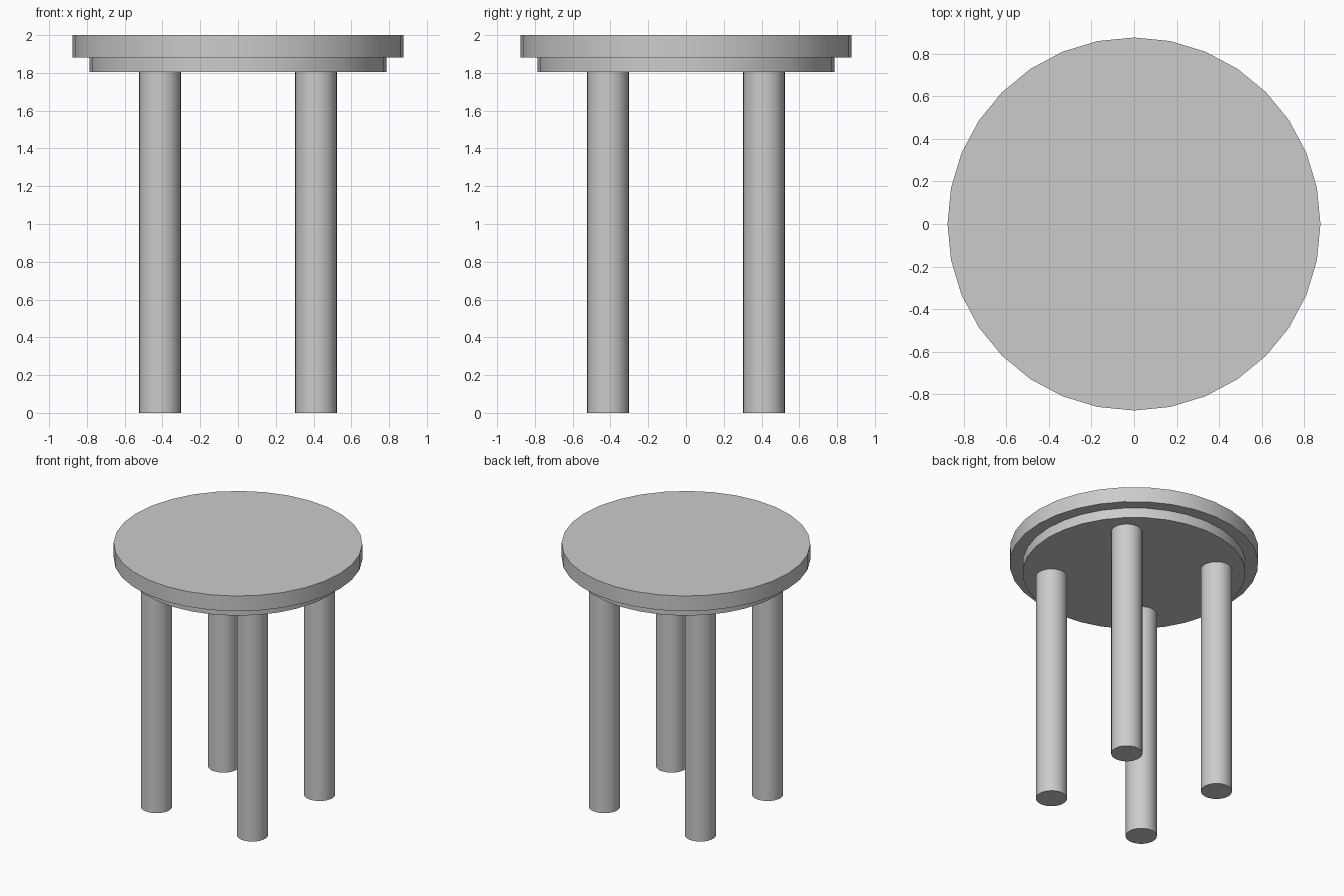
import bpy
from math import radians

if "Cube" in bpy.data.objects:
    bpy.data.objects.remove(bpy.data.objects["Cube"])


def cylinder(name, radius, z0, z1, x=0.0, y=0.0):
    """Upright 32-sided cylinder between two heights."""
    bpy.ops.mesh.primitive_cylinder_add(
        vertices=32, radius=radius, depth=z1 - z0,
        location=(x, y, (z0 + z1) / 2))
    obj = bpy.context.object
    obj.name = name
    bpy.ops.object.shade_smooth_by_angle(angle=radians(30))
    return obj


SEAT_BOTTOM = 1.882
RIM_BOTTOM = 1.805
LEG_OFFSET = 0.413

# Round seat and the narrower disc beneath it
cylinder("seat", 0.877, SEAT_BOTTOM, 2.0)
cylinder("seat_support", 0.787, RIM_BOTTOM, SEAT_BOTTOM)

# Four straight round legs
for y_name, sy in (("front", -1), ("back", 1)):
    for x_name, sx in (("left", -1), ("right", 1)):
        cylinder(f"{y_name}_{x_name}_leg", 0.11, 0.0, RIM_BOTTOM,
                 sx * LEG_OFFSET, sy * LEG_OFFSET)
